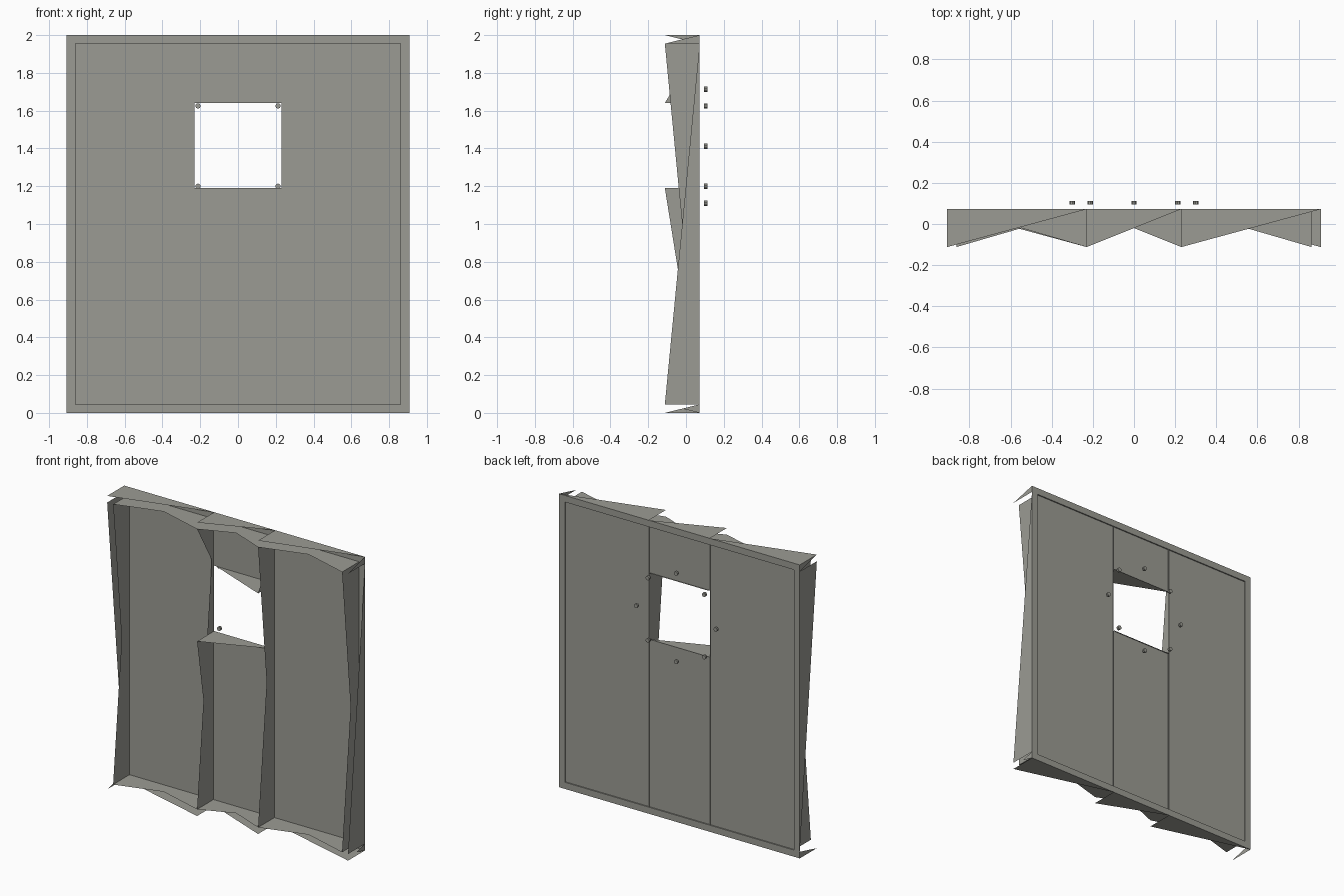
import bpy
import math

if bpy.data.objects.get("Cube"):
    bpy.data.objects.remove(bpy.data.objects["Cube"], do_unlink=True)

grey = bpy.data.materials.new("warm_grey")
grey.use_nodes = True
COLOR = (0.33, 0.33, 0.295, 1)
grey.diffuse_color = COLOR
grey.node_tree.nodes["Principled BSDF"].inputs["Base Color"].default_value = COLOR

W, H, T = 0.908, 2.0, 0.045        # half width, height, beam thickness
F, N, B = -0.112, -0.02, 0.072     # front edge, notch and back depths
P = B - 0.008                      # panel depth, slightly recessed
WX, WZ0, WZ1 = 0.23, 1.19, 1.64    # window


def mesh_object(name, polys):
    verts = [v for p in polys for v in p]
    faces, k = [], 0
    for p in polys:
        faces.append(range(k, k + len(p)))
        k += len(p)
    me = bpy.data.meshes.new(name)
    me.from_pydata(verts, [], [list(f) for f in faces])
    me.materials.append(grey)
    ob = bpy.data.objects.new(name, me)
    bpy.context.collection.objects.link(ob)
    return ob


def fin(a, b, place, full):
    """Sheet from a to b: notched in the middle, or tapering from a to nothing at b."""
    m = (a + b) / 2
    tri = [[place(a, B), place(a, F), place(m, N)],
           [place(a, B), place(m, N), place(b, B)]]
    if full:
        tri.append([place(b, B), place(m, N), place(b, F)])
    return tri


def upright(x):
    return lambda s, y: (x, y, s)


def level(z):
    return lambda s, y: (s, y, z)


def frame(x0, x1, z0, z1, u0, u1, v0, v1, y):
    """Flat ring between an outer and an inner rectangle."""
    o = [(x0, y, z0), (x1, y, z0), (x1, y, z1), (x0, y, z1)]
    i = [(u0, y, v0), (u1, y, v0), (u1, y, v1), (u0, y, v1)]
    return [[o[k], o[(k + 1) % 4], i[(k + 1) % 4], i[k]] for k in range(4)]


# Panel with window opening
mesh_object("wall_panel", frame(-W + T, W - T, T, H - T, -WX, WX, WZ0, WZ1, P))

# Back rim and its shallow inner step
rim = frame(-W, W, 0, H, -W + T, W - T, T, H - T, B)
for poly in list(rim):
    c, d = poly[3], poly[2]
    rim.append([c, d, (d[0], P, d[2]), (c[0], P, c[2])])
mesh_object("back_rim", rim)

# Outer side posts: tapered outside sheet and notched inside sheet
for name, s in (("left", 1), ("right", -1)):
    ends = (T, H - T) if s > 0 else (H - T, T)
    mesh_object(name + "_post_outer", fin(*ends, upright(s * W), False))
    mesh_object(name + "_post_inner", fin(T, H - T, upright(s * (W - T)), True))

# Top and bottom rails in three bays
bays = [(-W, -WX), (-WX, WX), (WX, W)]
for name, z, zi in (("top", H, H - T), ("bottom", 0, T)):
    outer, inner = [], []
    for a, b in bays:
        outer += fin(*((a, b) if z else (b, a)), level(z), False)
        inner += fin(max(a, -W + T), min(b, W - T), level(zi), True)
    mesh_object(name + "_rail_outer", outer)
    mesh_object(name + "_rail_inner", inner)

# End caps of the rails
caps = []
for x in (-W, W):
    for z0, z1 in ((0, T), (H - T, H)):
        caps.append([(x, B, z0), (x, F, z0 if (x > 0) == (z0 > 0) else z1),
                     (x, N, (z0 + z1) / 2), (x, B, z1)])
mesh_object("rail_end_caps", caps)

# Studs beside the window
mesh_object("left_stud", fin(T, H - T, upright(WX), True))
mesh_object("left_stud_upper", fin(WZ1, H - T, upright(WX), False))
mesh_object("right_stud", fin(T, H - T, upright(-WX), False))
mesh_object("right_stud_lower", fin(T, WZ0, upright(-WX), True))
mesh_object("right_stud_upper", fin(H - T, WZ1, upright(-WX), False))

# Window head and sill
mesh_object("window_head", fin(WX, -WX, level(WZ1), False))
mesh_object("window_sill", fin(-WX, WX, level(WZ0), False))

# Bolts around the window
spots = [(x, z) for x in (-0.212, 0.212) for z in (1.2, 1.625)]
spots += [(0, 1.11), (0, 1.713), (-0.3, 1.412), (0.3, 1.412)]
for i, (x, z) in enumerate(spots):
    bpy.ops.mesh.primitive_cylinder_add(vertices=10, radius=0.014, depth=0.017,
                                        location=(x, 0.104, z),
                                        rotation=(math.pi / 2, 0, 0))
    bolt = bpy.context.object
    bolt.name = f"window_bolt_{i + 1}"
    bolt.data.materials.append(grey)
